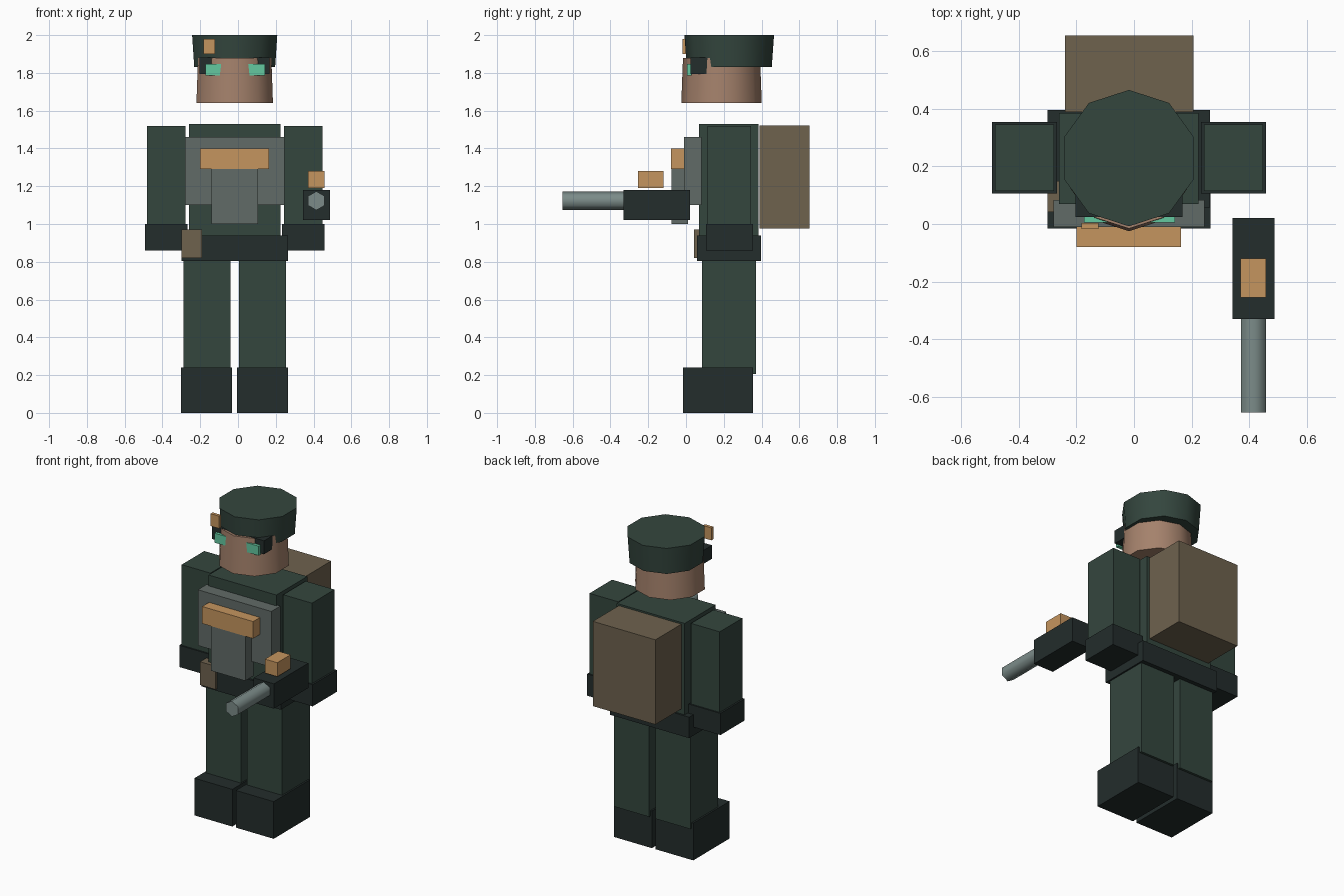
import bpy
import math

if "Cube" in bpy.data.objects:
    bpy.data.objects.remove(bpy.data.objects["Cube"])

COLORS = {
    "green": (0.034, 0.061, 0.048),
    "dark": (0.017, 0.026, 0.025),
    "orange": (0.56, 0.30, 0.114),
    "skin": (0.376, 0.223, 0.15),
    "brown": (0.156, 0.122, 0.076),
    "plate": (0.12, 0.147, 0.136),
    "steel": (0.20, 0.26, 0.25),
    "lens": (0.127, 0.578, 0.352),
}
MATS = {}
for key, rgb in COLORS.items():
    MATS[key] = bpy.data.materials.new(key)
    MATS[key].diffuse_color = (*rgb, 1)

CX = -0.0175  # body centre line


def finish(name, color):
    ob = bpy.context.object
    ob.name = name
    ob.data.materials.append(MATS[color])
    return ob


def box(name, color, x, y, z):
    """Box from (min, max) ranges on each axis."""
    bpy.ops.mesh.primitive_cube_add(
        size=1, location=[(a + b) / 2 for a, b in (x, y, z)])
    bpy.context.object.scale = [b - a for a, b in (x, y, z)]
    bpy.ops.object.transform_apply(location=False, rotation=False, scale=True)
    return finish(name, color)


def drum(name, color, sides, r1, r2, depth, loc, rot=(0, 0, 0)):
    """Tapered prism, smooth around the side with sharp caps."""
    bpy.ops.mesh.primitive_cone_add(vertices=sides, radius1=r1, radius2=r2,
                                    depth=depth, location=loc, rotation=rot)
    bpy.ops.object.shade_smooth_by_angle(angle=math.radians(65))
    return finish(name, color)


def pair(name, color, inner, outer, y, z):
    """Left and right boxes mirrored about the body centre line."""
    for side, s in (("left", 1), ("right", -1)):
        x = sorted((CX + s * inner, CX + s * outer))
        box(f"{side}_{name}", color, x, y, z)


# Limbs
pair("boot", "dark", 0.013, 0.283, (-0.015, 0.355), (0, 0.24))
pair("leg", "green", 0.022, 0.272, (0.085, 0.37), (0.205, 0.86))
pair("arm", "green", 0.26, 0.465, (0.115, 0.345), (0.94, 1.52))
pair("glove", "dark", 0.25, 0.476, (0.106, 0.354), (0.86, 1.0))

# Torso, belt and armour
box("torso", "green", (-0.26, 0.225), (0.07, 0.385), (0.86, 1.53))
box("belt", "dark", (-0.30, 0.265), (0.058, 0.397), (0.805, 0.94))
box("chest_plate", "plate", (-0.28, 0.245), (-0.01, 0.083), (1.1, 1.46))
box("belly_plate", "plate", (-0.14, 0.105), (-0.076, 0.01), (1.0, 1.30))
box("chest_bar", "orange", (-0.2, 0.164), (-0.08, -0.005), (1.29, 1.4))
box("belt_pouch", "brown", (-0.30, -0.19), (0.042, 0.15), (0.82, 0.97))
box("backpack", "brown", (-0.24, 0.207), (0.39, 0.655), (0.975, 1.522))

# Head and face gear
drum("head", "skin", 10, 0.213, 0.204, 0.24, (CX, 0.188, 1.76))
drum("cap", "green", 10, 0.225, 0.237, 0.17, (CX, 0.229, 1.915))
box("goggle_frame", "dark", (-0.203, 0.168), (0.025, 0.115), (1.795, 1.882))
box("goggle_lens", "lens", (-0.173, 0.143), (0.006, 0.028), (1.787, 1.848))
box("cap_badge", "orange", (-0.183, -0.123), (-0.018, 0.003), (1.9, 1.98))

# Blaster
box("blaster_body", "dark", (0.343, 0.488), (-0.33, 0.02), (1.02, 1.18))
box("blaster_sight", "orange", (0.371, 0.459), (-0.255, -0.12), (1.19, 1.28))
drum("blaster_barrel", "steel", 6, 0.05, 0.05, 0.335,
     (0.415, -0.4875, 1.123), (math.pi / 2, 0, 0))

for m in bpy.data.materials:
    if m.users and not m.is_grease_pencil:
        m.use_nodes = True
        m.node_tree.nodes["Principled BSDF"].inputs["Base Color"].default_value = m.diffuse_color
